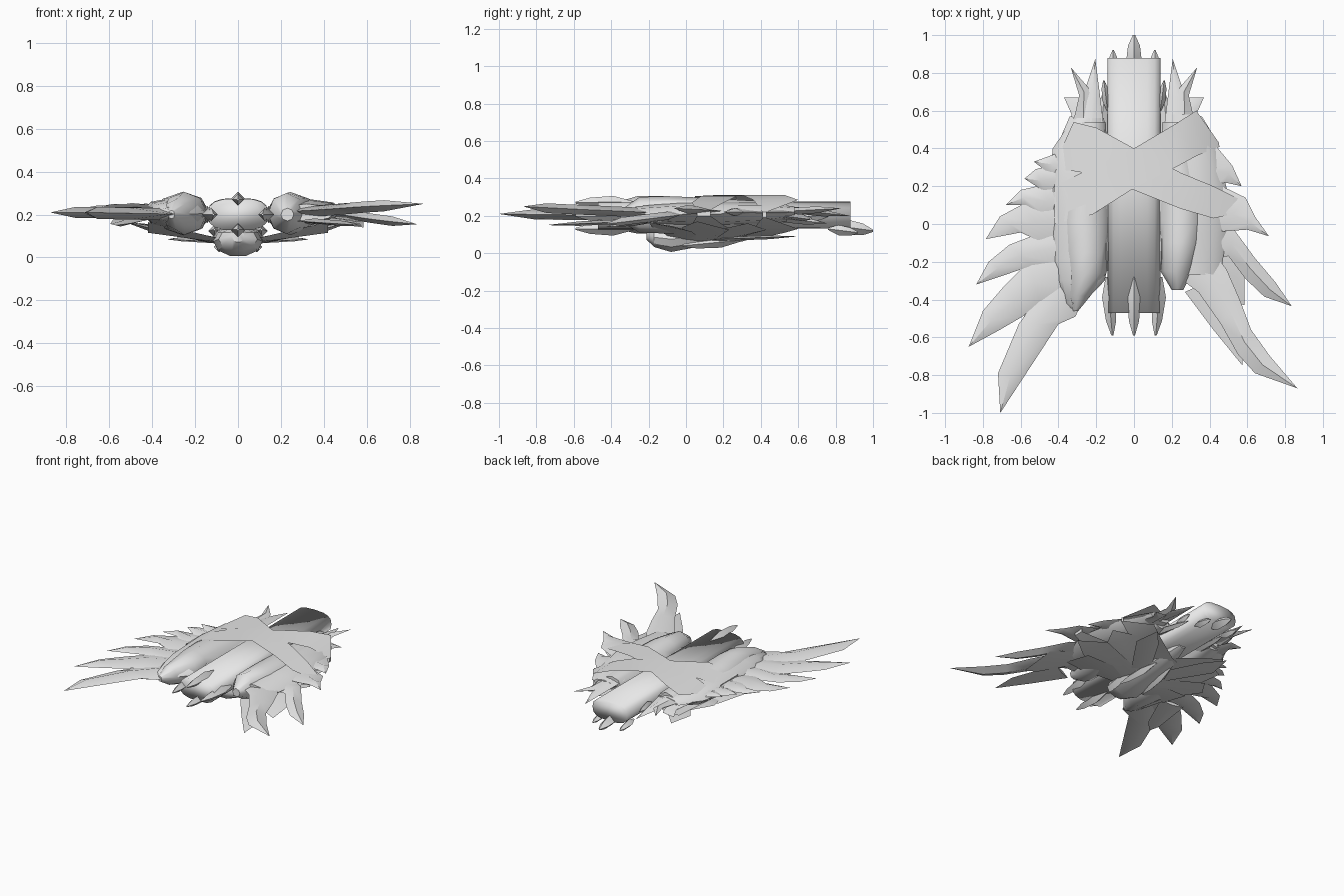
import bpy, bmesh, math
from mathutils import Vector

grey = bpy.data.materials.new("pale grey")
grey.diffuse_color = (0.8, 0.8, 0.8, 1)


def finish(name, bm, angle=35):
    bmesh.ops.remove_doubles(bm, verts=bm.verts, dist=0.0005)
    bmesh.ops.recalc_face_normals(bm, faces=bm.faces)
    me = bpy.data.meshes.new(name)
    bm.to_mesh(me)
    bm.free()
    ob = bpy.data.objects.new(name, me)
    bpy.context.collection.objects.link(ob)
    me.materials.append(grey)
    bpy.ops.object.select_all(action='DESELECT')
    ob.select_set(True)
    bpy.context.view_layer.objects.active = ob
    bpy.ops.object.shade_smooth_by_angle(angle=math.radians(angle))
    return ob


def loft(name, sections, sides=12, power=1.0, angle=35):
    """Rings along y: (y, centre x, centre z, half width, half height)."""
    bm = bmesh.new()
    rings = []
    for y, cx, cz, rx, rz in sections:
        ring = []
        for i in range(sides):
            a = 2 * math.pi * i / sides
            c, s = math.cos(a), math.sin(a)
            ring.append(bm.verts.new((cx + rx * math.copysign(abs(c) ** power, c), y,
                                      cz + rz * math.copysign(abs(s) ** power, s))))
        rings.append(ring)
    for a, b in zip(rings, rings[1:]):
        for i in range(sides):
            j = (i + 1) % sides
            bm.faces.new((a[i], a[j], b[j], b[i]))
    bm.faces.new(rings[0])
    bm.faces.new(rings[-1])
    return finish(name, bm, angle)


def claw(name, base, tip, width, height):
    """Four-sided spindle, widest a third of the way along."""
    b, t = Vector(base), Vector(tip)
    secs = []
    for f, k in ((0, .2), (.35, 1), (.75, .75), (1, .15)):
        p = b.lerp(t, f)
        secs.append((p.y, p.x, p.z, width * k, height * k))
    loft(name, secs, 4, angle=60)


def feather(name, pts, z_tip, z_base, thick=0.022):
    """Outline as tip, one edge to the root, other edge back; ridged on both sides."""
    n = (len(pts) - 1) // 2
    left = [Vector(p) for p in pts[1:n + 1]]
    right = [Vector(p) for p in pts[:n:-1]]
    tip = Vector(pts[0])
    reach = ((left[-1] + right[-1]) / 2 - tip).length
    bm = bmesh.new()

    def vert(p, dz=0):
        f = min(1, (p - tip).length / reach)
        return bm.verts.new((p.x, p.y, z_tip + (z_base - z_tip) * f + dz))

    point = vert(tip)
    L = [vert(p) for p in left]
    R = [vert(p) for p in right]
    for s in (1, -1):
        M = [vert((a + b) / 2, s * thick) for a, b in zip(left, right)]
        bm.faces.new((point, L[0], M[0]))
        bm.faces.new((point, M[0], R[0]))
        for i in range(n - 1):
            bm.faces.new((L[i], L[i + 1], M[i + 1], M[i]))
            bm.faces.new((M[i], M[i + 1], R[i + 1], R[i]))
        bm.faces.new((L[-1], R[-1], M[-1]))
    finish(name, bm, 40)


def band(name, stations):
    """Strap wrapped round the body: (x, upper y, lower y, top z, bottom z)."""
    bm = bmesh.new()
    path = [(x, a, b, t) for x, a, b, t, _ in stations]
    path += [(x, a, b, u) for x, a, b, _, u in stations[::-1]]
    edge = [(bm.verts.new((x, a, z)), bm.verts.new((x, b, z))) for x, a, b, z in path]
    for i in range(len(edge)):
        p, q = edge[i], edge[(i + 1) % len(edge)]
        bm.faces.new((p[0], p[1], q[1], q[0]))
    finish(name, bm, 25)


# central barrel and belly
loft("barrel", [(-.47, 0, .2, .14, .075), (.88, 0, .205, .14, .072)], 16, .7, 100)
loft("belly", [(-.21, 0, .1, .03, .03), (-.17, 0, .085, .09, .055), (-.08, 0, .075, .115, .072),
               (.06, 0, .09, .12, .06), (.3, 0, .11, .09, .05), (.5, 0, .14, .03, .02)], 10)

# shoulder pods
loft("left_pod", [(.54, -.22, .22, .07, .05), (.2, -.25, .2, .12, .09), (.02, -.26, .205, .13, .095),
                  (-.15, -.255, .205, .12, .102), (-.26, -.25, .205, .105, .1),
                  (-.38, -.29, .2, .06, .07), (-.46, -.31, .2, .015, .02)], 8, angle=50)
loft("right_pod", [(.54, .22, .22, .07, .05), (.2, .25, .2, .12, .09), (.02, .25, .205, .12, .095),
                   (-.1, .245, .205, .11, .1), (-.25, .225, .205, .085, .095),
                   (-.35, .23, .2, .03, .03)], 8, angle=50)

# thin wing cores joining the feather roots
loft("left_wing_core", [(.56, -.24, .22, .08, .03), (.4, -.28, .215, .15, .055), (.15, -.29, .21, .165, .07),
                        (-.18, -.285, .205, .155, .072), (-.3, -.285, .205, .13, .06),
                        (-.42, -.32, .2, .05, .035), (-.46, -.31, .2, .015, .01)], 8, angle=45)
loft("right_wing_core", [(.58, .26, .22, .08, .03), (.4, .29, .215, .15, .055), (.15, .31, .21, .19, .065),
                         (-.05, .31, .21, .18, .06), (-.27, .32, .21, .14, .04)], 8, angle=45)

# front claws around the barrel, rear claws below it
for x, z in ((0, .27), (0, .13), (.143, .2), (-.143, .2)):
    claw("front_claw", (x, -.28, z), (x * .8, -.59, z), .036, .036)
claw("rear_claw", (0, .78, .15), (0, 1.0, .12), .042, .042)
for s in (1, -1):
    claw("rear_side_claw", (s * .11, .76, .13), (s * .11, .92, .11), .028, .028)
    claw("barrel_thorn", (s * .14, .6, .2), (s * .16, .76, .2), .022, .03)
    claw("barrel_thorn", (s * .14, -.25, .2), (s * .15, .0, .2), .03, .04)
    claw("belly_claw", (s * .06, .3, .07), (s * .1, -.02, .04), .03, .03)

# crossing straps
band("strap_a", [(-.42, .2, 0, .25, .17), (-.22, .3, .05, .305, .11), (0, .4, .19, .312, .08),
                 (.22, .53, .3, .31, .11), (.33, .6, .36, .285, .13), (.45, .43, .41, .22, .19)])
band("strap_b", [(-.41, .34, .29, .24, .18), (-.32, .54, .28, .28, .13), (-.2, .51, .26, .305, .11),
                 (0, .4, .18, .309, .085), (.25, .27, .08, .305, .11), (.42, .2, .03, .27, .15),
                 (.56, .13, .06, .23, .2)])

# left wing feathers
feather("left_feather_1", [(-.708, -1), (-.72, -.79), (-.61, -.53), (-.4, -.23), (-.3, -.1),
                           (-.2, -.25), (-.31, -.49), (-.4, -.53), (-.59, -.82)], .21, .2, .028)
feather("left_feather_2", [(-.875, -.65), (-.8, -.46), (-.68, -.32), (-.56, -.2), (-.35, -.05),
                           (-.3, -.35), (-.5, -.41), (-.59, -.49), (-.71, -.56)], .21, .21, .026)
feather("left_feather_3", [(-.835, -.32), (-.77, -.2), (-.66, -.11), (-.3, .03),
                           (-.3, -.22), (-.54, -.22), (-.67, -.265)], .21, .22)
feather("left_feather_4", [(-.785, -.08), (-.71, .04), (-.58, .11), (-.28, .2),
                           (-.28, -.05), (-.48, -.1), (-.6, -.045)], .22, .22)
feather("left_feather_5", [(-.68, .1), (-.6, .18), (-.47, .21), (-.25, .3),
                           (-.28, .05), (-.45, .03), (-.57, .1)], .23, .22)
feather("left_feather_6", [(-.58, .24), (-.52, .29), (-.25, .36), (-.28, .15), (-.47, .17)], .24, .21)
feather("left_feather_7", [(-.53, .33), (-.42, .37), (-.22, .44), (-.28, .22), (-.44, .26)], .24, .21)
feather("left_feather_8", [(-.44, .34), (-.34, .57), (-.2, .55), (-.22, .3), (-.36, .32)], .2, .22)

# right wing feathers
feather("right_feather_1", [(.865, -.87), (.72, -.7), (.62, -.56), (.56, -.4), (.49, -.24), (.3, .0),
                            (.18, -.24), (.34, -.36), (.46, -.53), (.55, -.69), (.64, -.79)], .25, .21, .026)
feather("right_feather_2", [(.835, -.435), (.75, -.31), (.64, -.18), (.53, -.03), (.3, .08),
                            (.26, -.2), (.5, -.17), (.59, -.29), (.69, -.385)], .155, .22)
feather("right_feather_3", [(.715, -.065), (.64, .04), (.59, .14), (.3, .28),
                            (.28, -.02), (.46, -.04), (.6, -.03)], .24, .22)
feather("right_feather_4", [(.57, .2), (.52, .31), (.42, .43), (.25, .45), (.25, .15), (.38, .15), (.48, .22)],
        .22, .22)
feather("right_feather_5", [(.455, .41), (.36, .57), (.2, .57), (.2, .34), (.36, .36)], .22, .22)
feather("right_under_feather", [(.575, -.75), (.57, -.58), (.44, -.28), (.27, -.36), (.42, -.56)], .15, .17, .012)
feather("right_under_plate", [(.585, -.43), (.585, -.17), (.45, -.08), (.33, -.2), (.5, -.4)], .14, .18, .012)
feather("left_under_plate", [(-.57, -.52), (-.595, -.45), (-.58, -.18), (-.4, -.2), (-.5, -.45)], .15, .18, .012)

# mirrored tail fins and broad underside fan
for s in (1, -1):
    side = "right" if s > 0 else "left"
    fins = [([(.205, .875), (.185, .72), (.155, .48), (.31, .48), (.25, .74)], .2, .24),
            ([(.335, .83), (.24, .72), (.2, .46), (.34, .46), (.29, .68)], .24, .22),
            ([(.37, .67), (.28, .67), (.2, .42), (.37, .45), (.33, .58)], .18, .21),
            ([(.15, .75), (.14, .65), (.14, .45), (.22, .45), (.18, .65)], .16, .19)]
    for p, zt, zb in fins:
        feather(side + "_tail_fin", [(s * x, y) for x, y in p], zt, zb, .018)
    fan = [([(.3, .6), (.19, .48), (.04, .22), (.14, .14), (.33, .42)], .09, .075),
           ([(.46, .33), (.32, .43), (.04, .24), (.08, .06), (.4, .19)], .16, .07),
           ([(.54, .06), (.42, .23), (.05, .14), (.06, -.02), (.42, -.02)], .17, .065),
           ([(.42, -.2), (.42, .03), (.05, .08), (.06, -.08), (.3, -.18)], .165, .075)]
    for p, zt, zb in fan:
        feather(side + "_under_fan", [(s * x, y) for x, y in p], zt, zb, .01)
